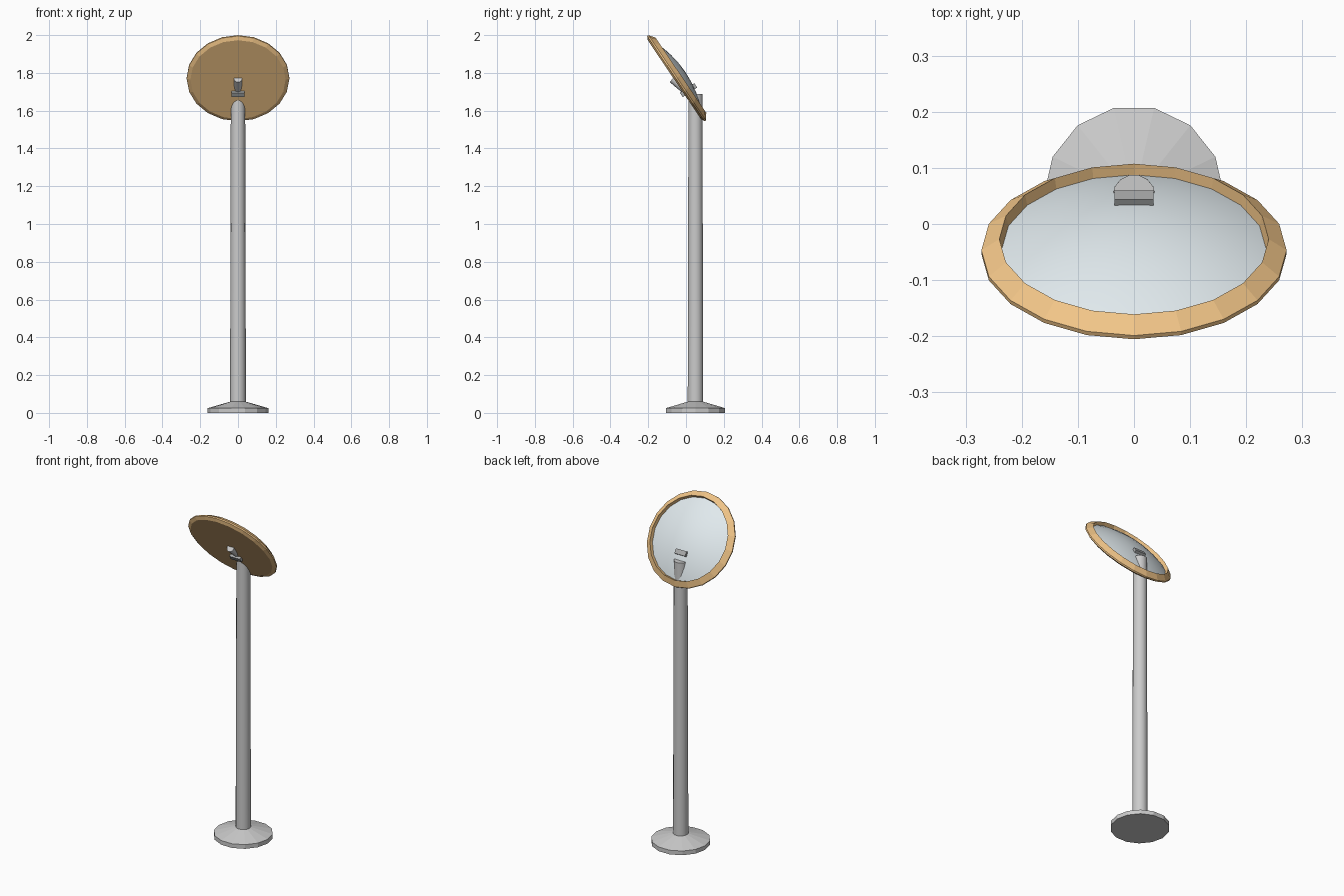
import bpy, math
from mathutils import Vector, Matrix

if "Cube" in bpy.data.objects:
    bpy.data.objects.remove(bpy.data.objects["Cube"])

TILT = math.radians(34)
NORMAL = Vector((0, math.cos(TILT), math.sin(TILT)))
DOWN = Vector((0, math.sin(TILT), -math.cos(TILT)))
SIDE = Vector((1, 0, 0))
# mirror frame: x sideways, y down the disc, z out of the mirror face
FRAME = Matrix.Translation((0, -0.05, 1.772)) @ Matrix((SIDE, -DOWN, NORMAL)).transposed().to_4x4()
if FRAME.determinant() < 0:
    FRAME = FRAME @ Matrix.Diagonal((-1, 1, 1, 1))


def colour(name, rgb):
    m = bpy.data.materials.new(name)
    m.diffuse_color = (*rgb, 1)
    m.use_nodes = True
    m.node_tree.nodes["Principled BSDF"].inputs["Base Color"].default_value = m.diffuse_color
    return m


def lathe(name, profile, sides, matrix, mat=None, smooth=None):
    """Spin (radius, height) points round local z; zero radius gives a pole point."""
    verts, rings, faces = [], [], []
    for r, h in profile:
        n = 1 if r == 0 else sides
        rings.append([len(verts) + i for i in range(n)])
        verts += [(r * math.cos(2 * math.pi * i / sides), r * math.sin(2 * math.pi * i / sides), h) for i in range(n)]
    for a, b in zip(rings, rings[1:]):
        for i in range(sides):
            j = (i + 1) % sides
            f = [a[i % len(a)], a[j % len(a)], b[j % len(b)], b[i % len(b)]]
            faces.append(list(dict.fromkeys(f)))
    me = bpy.data.meshes.new(name)
    me.from_pydata(verts, [], faces)
    ob = bpy.data.objects.new(name, me)
    bpy.context.collection.objects.link(ob)
    ob.matrix_world = matrix
    if mat:
        me.materials.append(mat)
    if smooth:
        bpy.ops.object.select_all(action='DESELECT')
        ob.select_set(True)
        bpy.context.view_layer.objects.active = ob
        bpy.ops.object.shade_smooth_by_angle(angle=math.radians(smooth))
    return ob


orange = colour("orange", (0.9, 0.57, 0.25))
glass = colour("mirror", (0.75, 0.82, 0.85))
dark = colour("dark_grey", (0.4, 0.41, 0.41))
POST = Matrix.Translation((0, 0.05, 0))

# base and post
lathe("base", [(0, 0), (0.161, 0), (0.161, 0.025), (0.04, 0.06), (0, 0.06)], 14, POST)
lathe("post", [(0, 0.05), (0.042, 0.05), (0.038, 1.687), (0, 1.687)], 14, POST, smooth=40)

# mirror housing: closed back, lip and inner wall
lathe("housing", [(0, -0.014), (0.252, -0.014), (0.272, -0.004), (0.272, 0.004),
                  (0.24, 0.028), (0.235, 0.006)], 20, FRAME, orange)

# convex mirror
dome = [(0.236 * math.sin(t), 0.007 + 0.05 * (1 - math.sin(t) ** 2))
        for t in (math.pi / 2 * (1 - i / 6) for i in range(6))]
lathe("mirror", dome + [(0, 0.057)], 20, FRAME, glass, smooth=60)

# bracket block running through the disc
bpy.ops.mesh.primitive_cube_add(size=1)
block = bpy.context.object
block.name = "bracket_block"
block.matrix_world = FRAME @ Matrix.Translation((0, -0.088, 0.017)) @ Matrix.Diagonal((0.07, 0.028, 0.092, 1))
block.data.materials.append(dark)

# slanted arm from post to the back of the housing
start, end = Vector((0, 0.05, 1.665)), Vector((0, -0.072, 1.768))
axis = end - start
ARM = Matrix.Translation(start) @ axis.to_track_quat('Z', 'Y').to_matrix().to_4x4()
lathe("arm", [(0, 0), (0.022, 0), (0.022, axis.length), (0, axis.length)], 12, ARM, smooth=40)
